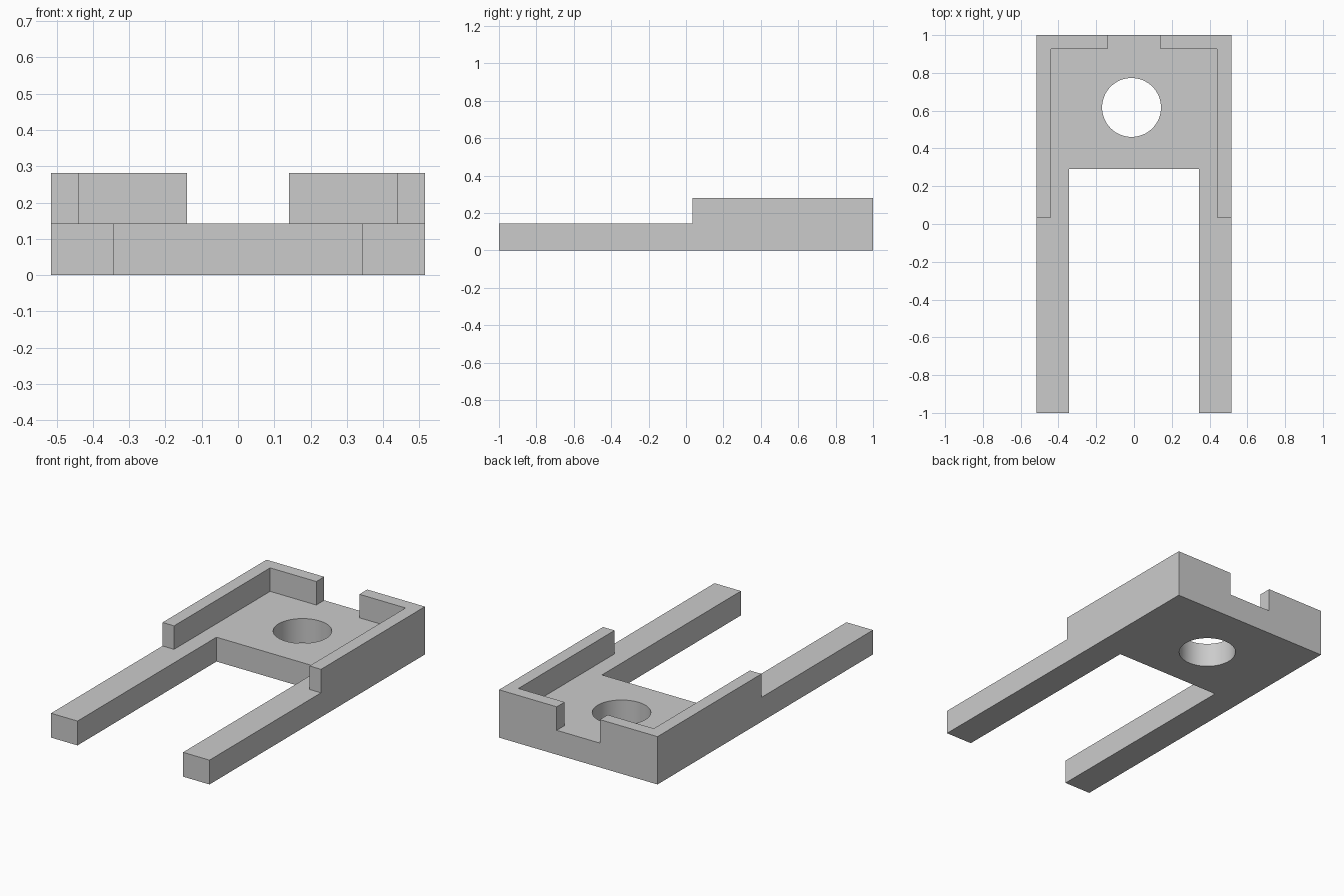
import bpy
import bmesh

BASE_TOP, WALL_TOP = 0.143, 0.281
HALF_W, ARM_IN, WALL_IN, NOTCH = 0.515, 0.343, 0.44, 0.14

cube = bpy.data.objects.get("Cube")
if cube:
    bpy.data.objects.remove(cube)

grey = bpy.data.materials.new("plain grey")
grey.use_nodes = True
color = (0.6, 0.6, 0.6, 1)
grey.diffuse_color = color
grey.node_tree.nodes["Principled BSDF"].inputs["Base Color"].default_value = color


def extrude_outline(name, outline, z0, z1):
    """Extrude a flat outline from z0 up to z1."""
    bm = bmesh.new()
    face = bm.faces.new([bm.verts.new((x, y, z0)) for x, y in outline])
    top = bmesh.ops.extrude_face_region(bm, geom=[face])["geom"]
    verts = [v for v in top if isinstance(v, bmesh.types.BMVert)]
    bmesh.ops.translate(bm, verts=verts, vec=(0, 0, z1 - z0))
    bmesh.ops.recalc_face_normals(bm, faces=bm.faces)
    mesh = bpy.data.meshes.new(name)
    bm.to_mesh(mesh)
    bm.free()
    mesh.materials.append(grey)
    obj = bpy.data.objects.new(name, mesh)
    bpy.context.collection.objects.link(obj)
    return obj


# Forked base: rear plate with two long arms
half = [(HALF_W, 1), (HALF_W, -1), (ARM_IN, -1), (ARM_IN, 0.29)]
base = extrude_outline("forked_base", half + [(-x, y) for x, y in reversed(half)], 0, BASE_TOP)

# Round hole through the plate
bpy.ops.mesh.primitive_cylinder_add(vertices=64, radius=0.156, depth=1, location=(-0.013, 0.617, 0))
cutter = bpy.context.object
cutter.name = "hole_cutter"
cutter.data.materials.append(grey)
cutter.hide_render = True
cut = base.modifiers.new("hole", 'BOOLEAN')
cut.operation = 'DIFFERENCE'
cut.solver = 'EXACT'
cut.object = cutter
bpy.ops.object.select_all(action='DESELECT')
base.select_set(True)
bpy.context.view_layer.objects.active = base
bpy.ops.object.modifier_apply(modifier=cut.name)
bpy.data.objects.remove(cutter)
bpy.ops.object.shade_smooth_by_angle(angle=0.5)

# L-shaped rim walls, leaving a notch at the back
rim = [(HALF_W, 0.035), (HALF_W, 1), (NOTCH, 1), (NOTCH, 0.927), (WALL_IN, 0.927), (WALL_IN, 0.035)]
for side, sign in (("left", 1), ("right", -1)):
    extrude_outline(side + "_rim_wall", [(sign * x, y) for x, y in rim], BASE_TOP, WALL_TOP)
